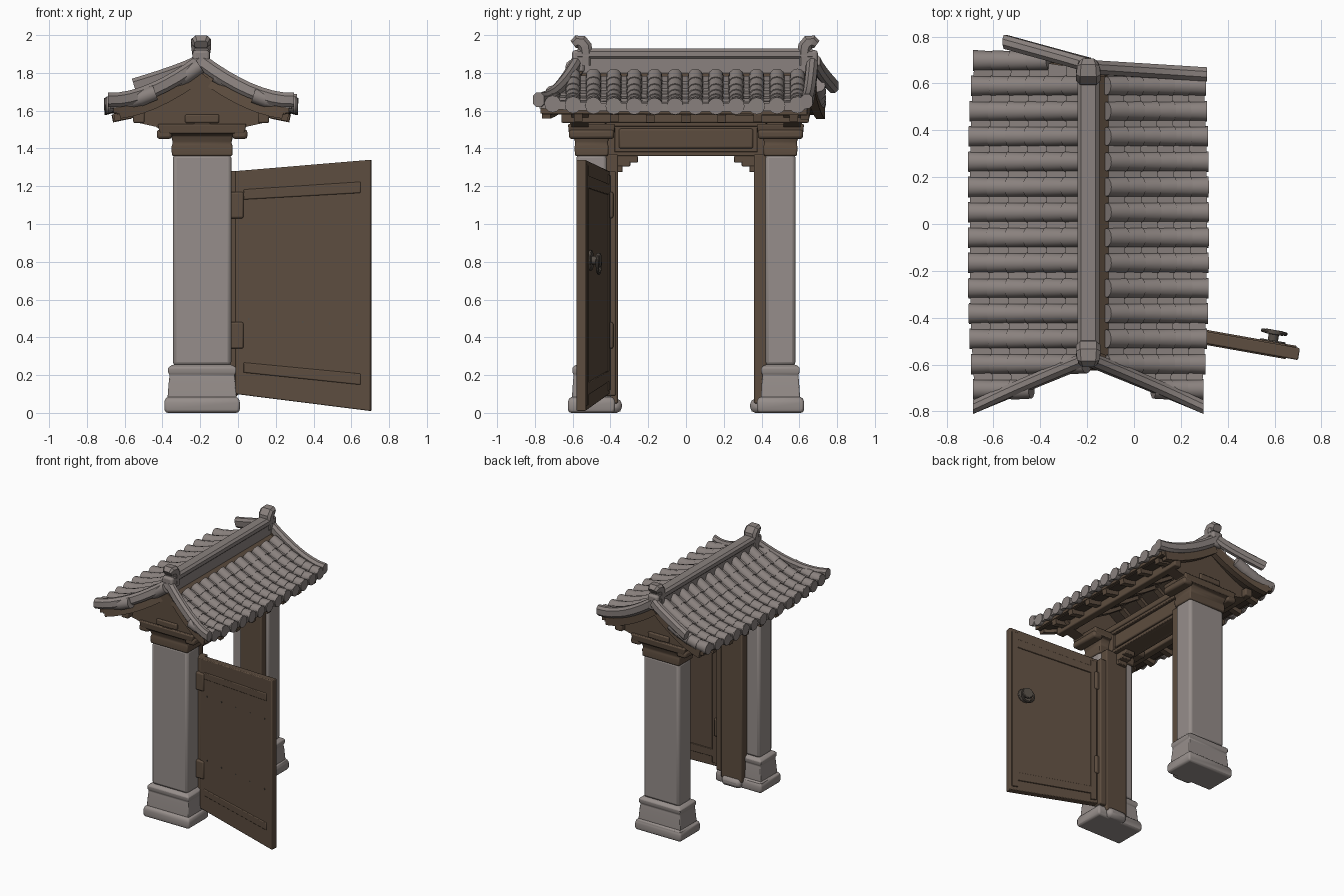
import bpy, bmesh, math
from mathutils import Vector

old = bpy.data.objects.get("Cube")
if old:
    bpy.data.objects.remove(old, do_unlink=True)


def material(name, rgb):
    m = bpy.data.materials.new(name)
    m.use_nodes = True
    m.diffuse_color = (*rgb, 1)
    m.node_tree.nodes["Principled BSDF"].inputs["Base Color"].default_value = (*rgb, 1)
    return m


STONE = material("pale stone", (0.305, 0.27, 0.256))
TILE = material("roof tile grey", (0.255, 0.222, 0.21))
WOOD = material("brown wood", (0.108, 0.073, 0.049))
DARK = material("dark wood", (0.062, 0.043, 0.03))
IRON = material("aged iron", (0.09, 0.075, 0.062))

CX = -0.19   # gate axis
RX = -0.195  # ridge line


def finish(name, bm, mat, bevel=0.0, smooth=True):
    bmesh.ops.recalc_face_normals(bm, faces=bm.faces)
    me = bpy.data.meshes.new(name)
    bm.to_mesh(me)
    bm.free()
    ob = bpy.data.objects.new(name, me)
    bpy.context.collection.objects.link(ob)
    me.materials.append(mat)
    if bevel:
        mod = ob.modifiers.new("bevel", 'BEVEL')
        mod.width, mod.segments, mod.limit_method = bevel, 2, 'ANGLE'
    if smooth:
        bpy.ops.object.select_all(action='DESELECT')
        ob.select_set(True)
        bpy.context.view_layer.objects.active = ob
        bpy.ops.object.shade_smooth_by_angle(angle=math.radians(35))
    return ob


def loft(bm, rings):
    """Skin a list of equal-sized point rings and cap both ends."""
    vs = [[bm.verts.new(p) for p in r] for r in rings]
    n = len(vs[0])
    for a, b in zip(vs, vs[1:]):
        for i in range(n):
            j = (i + 1) % n
            bm.faces.new((a[i], a[j], b[j], b[i]))
    bm.faces.new(vs[0])
    bm.faces.new(vs[-1])


def rect(w, h, c=0.0):
    """Rectangle profile with optional chamfered corners."""
    w, h = w / 2, h / 2
    if not c:
        return [(-w, -h), (w, -h), (w, h), (-w, h)]
    return [(-w + c, -h), (w - c, -h), (w, -h + c), (w, h - c),
            (w - c, h), (-w + c, h), (-w, h - c), (-w, -h + c)]


def circle(r, n=10):
    return [(r * math.cos(math.tau * i / n), r * math.sin(math.tau * i / n)) for i in range(n)]


def sweep(bm, path, profile, side, scales=None):
    path, side = [Vector(p) for p in path], Vector(side)
    rings = []
    for i, p in enumerate(path):
        t = path[min(i + 1, len(path) - 1)] - path[max(i - 1, 0)]
        up = side.cross(t).normalized()
        k = scales[i] if scales else 1
        rings.append([p + side * s * k + up * u * k for s, u in profile])
    loft(bm, rings)


def stack(name, levels, cy, mat, bevel, cx=CX):
    """Rectangular column from (height, half x, half y) levels."""
    bm = bmesh.new()
    loft(bm, [[(cx + a * hx, cy + b * hy, z) for a, b in ((-1, -1), (1, -1), (1, 1), (-1, 1))]
              for z, hx, hy in levels])
    return finish(name, bm, mat, bevel)


def box(name, x0, x1, y0, y1, z0, z1, mat, bevel=0.008):
    hx, hy = (x1 - x0) / 2, (y1 - y0) / 2
    return stack(name, [(z0, hx, hy), (z1, hx, hy)], (y0 + y1) / 2, mat, bevel, (x0 + x1) / 2)


# ---- pillars, frame posts and brackets, one set at each end ----
for s, tag in ((-1, "front"), (1, "back")):
    cy = s * 0.5
    stack(tag + "_pillar_foot", [(0, .193, .12), (.02, .2, .125), (.065, .2, .125), (.085, .187, .112)],
          cy, STONE, .014)
    stack(tag + "_pillar_base", [(.08, .183, .104), (.17, .176, .098), (.2, .172, .094),
                                 (.215, .18, .102), (.24, .18, .102), (.255, .157, .082)], cy, STONE, .006)
    stack(tag + "_pillar", [(.25, .155, .08), (1.37, .155, .08)], cy, STONE, .02)
    box(tag + "_frame_post", -.235, -.05, *sorted((s * .36, s * .43)), .05, 1.37, WOOD)
    box(tag + "_post_stone", -.225, -.06, *sorted((s * .34, s * .44)), 0, .075, STONE, .028)
    stack(tag + "_capital", [(1.36, .16, .088), (1.41, .162, .09), (1.43, .155, .085), (1.47, .165, .1),
                             (1.48, .225, .12), (1.53, .235, .125)], cy, WOOD, .008)
    for dx in (-.2, .2):
        box(tag + "_bracket_block", CX + dx - .04, CX + dx + .04, cy - .12, cy + .12, 1.45, 1.5, WOOD, .015)
    for d, z in ((.11, 1.325), (.07, 1.305), (.03, 1.275)):
        box(tag + "_corbel", -.22, -.14, *sorted((s * (.365 - d), s * .365)), z, z + .035, WOOD, .005)
    box(tag + "_beam_end", CX - .045, CX + .045, *sorted((s * .4, s * .615)), 1.5, 1.57, WOOD)

# ---- lintel with a raised frame around a sunken panel ----
box("lintel", CX - .06, CX + .06, -.43, .43, 1.36, 1.56, WOOD)
box("lintel_top_beam", CX - .09, CX + .09, -.62, .62, 1.535, 1.58, WOOD)
for s in (-1, 1):
    x = CX + s * .065
    for z in (1.36, 1.515):
        box("lintel_rail", x - .015, x + .015, -.42, .42, z, z + .025, WOOD, .005)
    for y in (-.4, .4):
        box("lintel_stile", x - .015, x + .015, y - .025, y + .025, 1.36, 1.54, WOOD, .005)
    box("lintel_panel", x - .01, x + .01, -.355, .355, 1.4, 1.505, WOOD, .009)


# ---- roof surface: side is -1 or 1, t runs ridge to eave ----
def front_y(t):
    return -.575 - .2 * t


def back_y(side, t):
    return .67 - .03 * t if side > 0 else .66 + .075 * t


def roof(side, t, y, h=0.0):
    reach = .506 - .025 * abs(y / .75) ** 3
    z = 1.61 + .22 * max(0, 1 - t) ** 1.7 + .015 * t * abs(y / .75) ** 3
    return Vector((RX + side * reach * t, y, z + h))


def across(side, t, v, h):
    return roof(side, t, front_y(t) + v * (back_y(side, t) - front_y(t)), h)


def slab(name, side, t0, t1, low, high, mat):
    bm = bmesh.new()
    loft(bm, [[across(side, t, 0, low), across(side, t, 1, low), across(side, t, 1, high), across(side, t, 0, high)]
              for t in [t0 + (t1 - t0) * i / 8 for i in range(9)]])
    finish(name, bm, mat)


ROWS = 6
for side, tag in ((-1, "left_slope"), (1, "right_slope")):
    start = .17 if side > 0 else .03
    steps = [start + (1 - start) * i / ROWS for i in range(ROWS + 1)]

    # boarding under the tiles, with a dark ceiling
    slab(tag + "_boards", side, 0, .97, -.04, -.004, WOOD)
    slab(tag + "_ceiling", side, .02, .93, -.047, -.038, DARK)

    # stepped flat tiles
    bm = bmesh.new()
    for a, b in zip(steps, steps[1:]):
        loft(bm, [[across(side, a, v, -.01), across(side, b, v, -.015),
                   across(side, b, v, .028), across(side, a, v, .014)]
                  for v in [i / 10 for i in range(11)]])
    finish(tag + "_pan_tiles", bm, TILE, smooth=False)

    # rounded cover tiles, each tapering under the one above
    bm = bmesh.new()
    for y in [-.706 + .108 * k for k in range(14)]:
        if y > back_y(side, 1) - .02:
            continue
        for a, b in zip(steps, steps[1:]):
            if front_y(b) <= y <= back_y(side, b):
                sweep(bm, [roof(side, a - .015, y, .012), roof(side, b, y, .014)],
                      circle(.044, 12), (0, 1, 0), (.9, 1))
        # round end cap at the eave
        sweep(bm, [roof(side, .97, y, .012), roof(side, 1.015, y, .012)], circle(.044, 12), (0, 1, 0))
    finish(tag + "_cover_tiles", bm, TILE)

    # rafters and eave purlin beneath
    bm = bmesh.new()
    for k in range(7):
        y = -.57 + k * .19
        sweep(bm, [roof(side, t, y, -.055) for t in (.03, .25, .5, .75, .93)], rect(.045, .04), (0, 1, 0))
    finish(tag + "_rafters", bm, WOOD)
    x = RX + side * .33
    box(tag + "_eave_purlin", x - .03, x + .03, -.66, .65, 1.535, 1.595, WOOD)

    # gable verges with boards below
    ts = [i * 1.03 / 8 for i in range(9)]
    ends = [("front", [roof(side, t, front_y(t), .03) for t in ts])]
    if side > 0:
        ends.append(("back", [roof(side, t, back_y(side, t), .03) for t in ts]))
    else:  # this verge has slipped outward
        ends.append(("back", [Vector((RX - .345 * t, .68 + .095 * t, 1.865 - .13 * t ** .8)) for t in ts]))
    for end, path in ends:
        bm = bmesh.new()
        sweep(bm, path, rect(.06, .078, .018), (0, 1, 0))
        finish(f"{tag}_{end}_verge", bm, TILE)
        bm = bmesh.new()
        edge = [front_y(t) + .015 if end == "front" else back_y(side, t) - .015 for t in ts]
        sweep(bm, [roof(side, t, y, -.035) for t, y in zip(ts[:-1], edge)], rect(.045, .07), (0, 1, 0))
        finish(f"{tag}_{end}_bargeboard", bm, WOOD)

# ---- gable walls filling below the roof ----
half = [(t * .49, 1.61 + .22 * (1 - t) ** 1.7 - .03) for t in (0, .2, .4, .6, .8)]
half += [(.33, 1.535), (.24, 1.515), (.18, 1.48)]
outline = [(RX + x, z) for x, z in half] + [(RX - x, z) for x, z in reversed(half[1:])]
for y in (-.56, .56):
    bm = bmesh.new()
    loft(bm, [[(x, y + d, z) for x, z in outline] for d in (-.045, .045)])
    finish("gable_wall", bm, WOOD, smooth=False)

# ---- ridge and its curled ends ----
box("ridge_body", RX - .038, RX + .038, -.575, .67, 1.79, 1.9, TILE, .01)
bm = bmesh.new()
sweep(bm, [(RX, -.575, 1.9), (RX, .67, 1.9)], rect(.094, .06, .016), (1, 0, 0))
finish("ridge_cap", bm, TILE)
for s, y0, tag in ((-1, -.485, "front"), (1, .58, "back")):
    bm = bmesh.new()
    path = [(.045, 1.84), (.045, 1.9), (.05, 1.94), (.068, 1.962), (.092, 1.965), (.112, 1.95)]
    sweep(bm, [(RX, y0 + s * d, z) for d, z in path], rect(.105, .075, .018), (1, 0, 0),
          (.85, .9, 1, 1, .9, .65))
    finish(tag + "_ridge_curl", bm, TILE)
    box(tag + "_ridge_block", RX - .045, RX + .045, *sorted((y0 + s * .05, y0 + s * .118)), 1.8, 1.92, TILE, .015)


# ---- open door leaf, taller at its free edge ----
def door_point(u, v, w):
    low, high = .10 - .09 * u, 1.28 + .06 * u
    return Vector((-.01 + .715 * u + w * .17, -.425 - .127 * u + w, low + (high - low) * v))


def door_part(name, u0, u1, v0, v1, w0, w1, mat, bevel=.004):
    bm = bmesh.new()
    loft(bm, [[door_point(u, v, w) for u, v in ((u0, v0), (u1, v0), (u1, v1), (u0, v1))] for w in (w0, w1)])
    return finish(name, bm, mat, bevel)


door_part("door_leaf", 0, 1, 0, 1, -.029, .022, WOOD, .006)
for v in (.1, .87):
    door_part("door_front_batten", .06, .93, v, v + .045, -.034, -.02, WOOD, .006)
for v in (.06, .89):
    door_part("door_back_rail", .03, .97, v, v + .05, .01, .029, WOOD)
for u in (.02, .91):
    door_part("door_back_stile", u, u + .07, .02, .98, .01, .029, WOOD)
for v in (.34, .76):
    for u in (.1, .3, .5, .7, .9):
        door_part("door_nail", u - .006, u + .006, v - .004, v + .004, -.032, -.02, IRON, 0)

# hinge stile and hinges
box("hinge_stile", -.06, .0, -.445, -.37, .09, 1.28, WOOD)
for z in (.34, 1.03):
    box("hinge", -.045, .03, -.47, -.385, z, z + .14, WOOD, .01)

# round door pull
hub = door_point(.835, .6, 0)
out = Vector((.17, 1, 0)).normalized()
along = Vector((1, -.17, 0)).normalized()
for name, r, a, b in (("pull_plate", .055, .02, .035), ("pull_stem", .022, .03, .07), ("pull_knob", .04, .06, .08)):
    bm = bmesh.new()
    sweep(bm, [hub + out * a, hub + out * b], circle(r, 14), along)
    finish(name, bm, IRON, .004)
bpy.ops.mesh.primitive_torus_add(major_radius=.05, minor_radius=.008, major_segments=20, minor_segments=8,
                                 location=hub + out * .07 - Vector((0, 0, .02)),
                                 rotation=(math.pi / 2, 0, math.atan2(-.17, 1)))
ring = bpy.context.object
ring.name = "pull_ring"
ring.data.materials.append(IRON)
bpy.ops.object.shade_smooth_by_angle()
